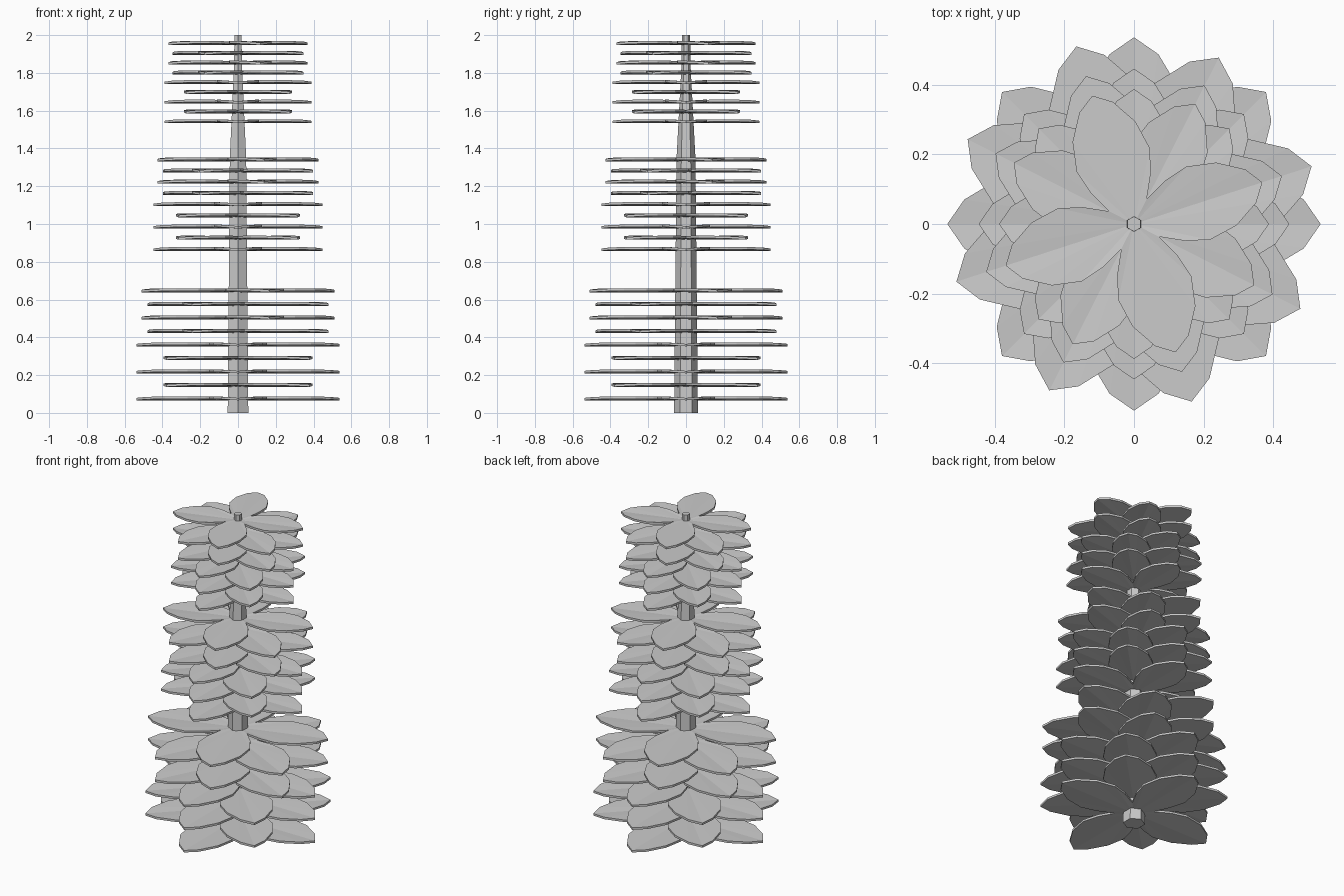
import bpy, bmesh
from math import sin, cos, pi, radians

cube = bpy.data.objects.get("Cube")
if cube:
    bpy.data.objects.remove(cube, do_unlink=True)

grey = bpy.data.materials.new("plain_grey")
grey.use_nodes = True
grey.diffuse_color = (0.6, 0.6, 0.6, 1)
grey.node_tree.nodes["Principled BSDF"].inputs["Base Color"].default_value = (0.6, 0.6, 0.6, 1)


def finish(name, bm):
    bmesh.ops.recalc_face_normals(bm, faces=bm.faces)
    mesh = bpy.data.meshes.new(name)
    bm.to_mesh(mesh)
    bm.free()
    mesh.materials.append(grey)
    obj = bpy.data.objects.new(name, mesh)
    bpy.context.collection.objects.link(obj)
    return obj


# Hexagonal trunk with a narrowing top
def build_trunk():
    bm = bmesh.new()
    rings = []
    for z, r in [(0, 0.063), (1.35, 0.05), (1.84, 0.024), (2, 0.022)]:
        rings.append([bm.verts.new((r * sin(i * pi / 3), r * cos(i * pi / 3), z)) for i in range(6)])
    for a, b in zip(rings, rings[1:]):
        for i in range(6):
            j = (i + 1) % 6
            bm.faces.new((a[i], a[j], b[j], b[i]))
    bm.faces.new(rings[0])
    bm.faces.new(rings[-1])
    finish("trunk", bm)


# Half outline of one leaf: distance along, half width, edge lift
HALF = [(0.147, 0.147, 0.006), (0.32, 0.235, 0.008), (0.5, 0.285, 0.008),
        (0.72, 0.245, 0.008), (0.91, 0.13, 0.005)]
THICK = 0.013


# A ring of four leaves, each a slightly folded fan from the trunk
def build_whorl(name, z, length, turn):
    bm = bmesh.new()
    outline = [(0, 0, 0)] + HALF + [(1, 0, 0)] + [(u, -v, h) for u, v, h in reversed(HALF)]
    n = len(outline)
    for k in range(4):
        a = turn + k * pi / 2
        c, s = cos(a), sin(a)
        top, low = [], []
        for u, v, h in outline:
            x, y = length * (u * c - v * s), length * (u * s + v * c)
            top.append(bm.verts.new((x, y, z + h + THICK / 2)))
            low.append(bm.verts.new((x, y, z + h - THICK / 2)))
        for i in range(n):
            j = (i + 1) % n
            bm.faces.new((top[i], low[i], low[j], top[j]))
            if 0 < i < n - 1:
                bm.faces.new((top[0], top[i], top[j]))
                bm.faces.new((low[0], low[j], low[i]))
    finish(name, bm)


build_trunk()

# Three tiers of nine whorls; the upper four of each tier are turned further
TIERS = [("lower", 0.073, 0.0715, 0.537), ("middle", 0.864, 0.0593, 0.447), ("upper", 1.54, 0.0517, 0.388)]
for tier, base, step, length in TIERS:
    for i in range(9):
        turn = 45 * (i % 2) + (18 if i > 4 else 0)
        build_whorl(f"{tier}_leaves_{i + 1}", base + step * i, length, radians(turn))
